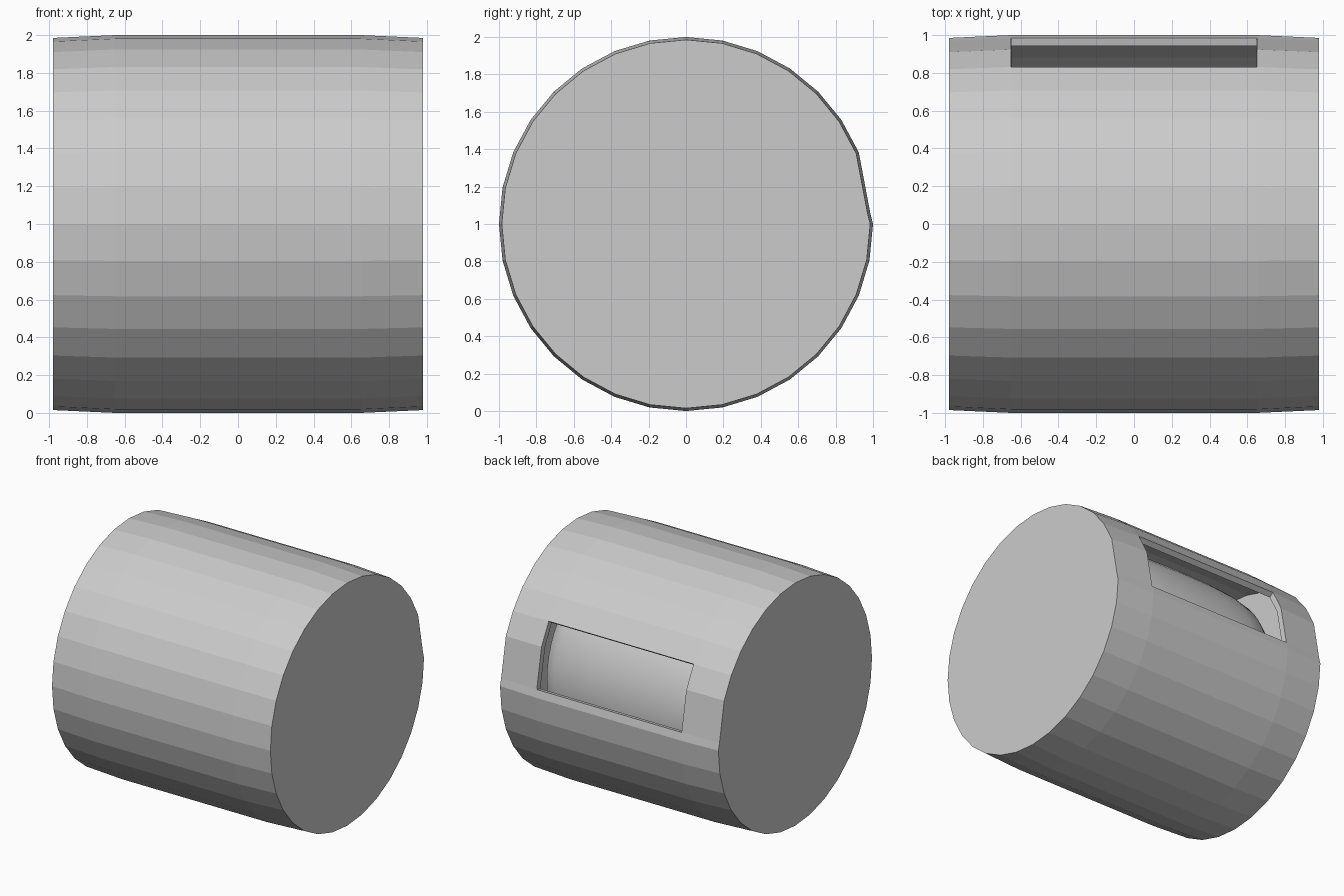
import bpy, bmesh
from math import sin, cos, pi, radians
from mathutils import Vector, Matrix

if "Cube" in bpy.data.objects:
    bpy.data.objects.remove(bpy.data.objects["Cube"])

SIDES = 32
AXIS_Z = 1.0


def add_object(name, bm):
    bmesh.ops.recalc_face_normals(bm, faces=bm.faces)
    mesh = bpy.data.meshes.new(name)
    bm.to_mesh(mesh)
    bm.free()
    ob = bpy.data.objects.new(name, mesh)
    bpy.context.collection.objects.link(ob)
    ob.location.z = AXIS_Z
    return ob


# Drum shell: lying along x, slightly tapered ends, window on the back
section = [(cos(2 * pi * i / SIDES), sin(2 * pi * i / SIDES)) for i in range(SIDES)]
section[1] = (0.985, 0.06)          # lowered lip of the window
bm = bmesh.new()
rings = []
for x, r in ((-0.98, 0.985), (-0.65, 1.0), (0.65, 1.0), (0.98, 0.985)):
    rings.append([bm.verts.new((x, y * r, z * r)) for y, z in section])
for k in range(3):
    for i in range(SIDES):
        if k == 1 and i in (1, 2):  # window opening
            continue
        j = (i + 1) % SIDES
        bm.faces.new((rings[k][i], rings[k][j], rings[k + 1][j], rings[k + 1][i]))
bm.faces.new(rings[0])
bm.faces.new(rings[3])
shell = add_object("drum_shell", bm)
wall = shell.modifiers.new("wall", 'SOLIDIFY')
wall.thickness = 0.045
wall.offset = -1
wall.use_even_offset = True

# Smooth barrel-shaped roller seen through the window
half = [(0.0, 0.82), (0.3, 0.815), (0.5, 0.80), (0.65, 0.77), (0.76, 0.70),
        (0.83, 0.58), (0.87, 0.40), (0.89, 0.2), (0.895, 0.0)]
profile = [(-x, r) for x, r in reversed(half[1:])] + half
bm = bmesh.new()
pts = [bm.verts.new((x, r, 0)) for x, r in profile]
edges = [bm.edges.new(p) for p in zip(pts, pts[1:])]
bmesh.ops.spin(bm, geom=pts + edges, cent=(0, 0, 0), axis=(1, 0, 0),
               angle=2 * pi, steps=48, use_duplicate=False)
bmesh.ops.remove_doubles(bm, verts=bm.verts, dist=0.0005)
for f in bm.faces:
    f.smooth = True
add_object("inner_roller", bm)
